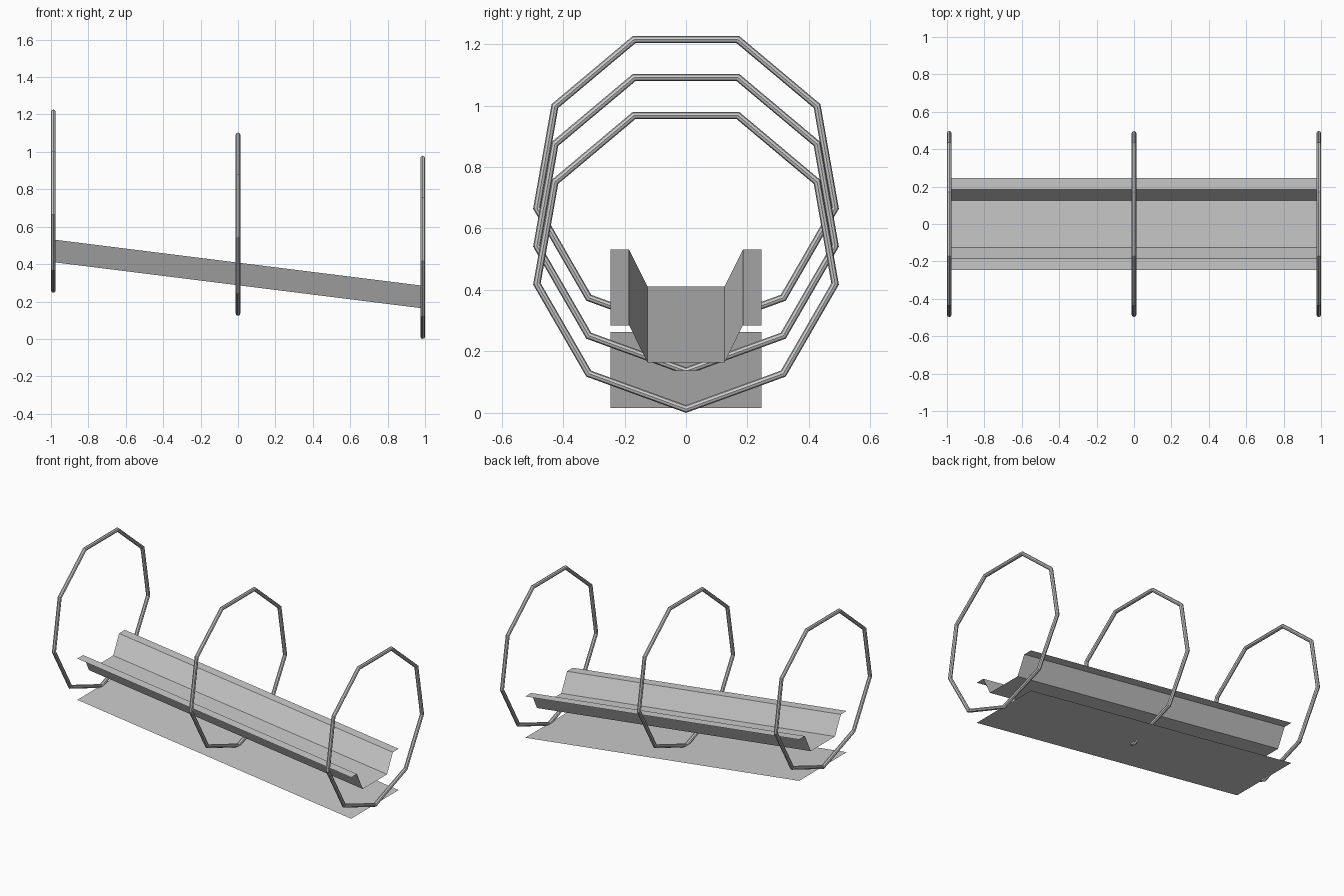
import bpy
import bmesh
from math import pi

cube = bpy.data.objects.get("Cube")
if cube:
    bpy.data.objects.remove(cube, do_unlink=True)

HALF = 0.9875       # half the run length, ring centre to ring centre
SLOPE = -0.125      # fall along x
TUBE = 0.0125
RADIUS = 0.4925
RING_Z = 0.6285     # middle ring centre height

grey = bpy.data.materials.new("plain grey")
colour = (0.6, 0.6, 0.6, 1)
grey.use_nodes = True
grey.diffuse_color = colour
grey.node_tree.nodes["Principled BSDF"].inputs["Base Color"].default_value = colour


def sloped_sheet(name, profile):
    """Open (y, z) profile swept along x, following the slope."""
    bm = bmesh.new()
    rows = [[bm.verts.new((x, y, z + SLOPE * x)) for y, z in profile]
            for x in (-HALF, HALF)]
    low, high = rows
    for i in range(len(profile) - 1):
        bm.faces.new((low[i], high[i], high[i + 1], low[i + 1]))
    mesh = bpy.data.meshes.new(name)
    bm.to_mesh(mesh)
    bm.free()
    mesh.materials.append(grey)
    obj = bpy.data.objects.new(name, mesh)
    bpy.context.collection.objects.link(obj)


# Nine-sided upright hoops, one corner pointing down
for name, x in (("upper_ring", -HALF), ("middle_ring", 0), ("lower_ring", HALF)):
    bpy.ops.mesh.primitive_torus_add(
        major_segments=9, minor_segments=8,
        major_radius=RADIUS, minor_radius=TUBE,
        location=(x, 0, RING_Z + SLOPE * x), rotation=(0, pi / 2, 0))
    ring = bpy.context.object
    ring.name = name
    ring.data.materials.append(grey)

# Flanged trough: right half of the section, mirrored to the left
half = [(0.125, 0.287), (0.185, 0.408), (0.245, 0.408)]
sloped_sheet("trough", [(-y, z) for y, z in reversed(half)] + half)

# Flat plate under the trough
sloped_sheet("base_plate", [(-0.245, 0.139), (0.245, 0.139)])
